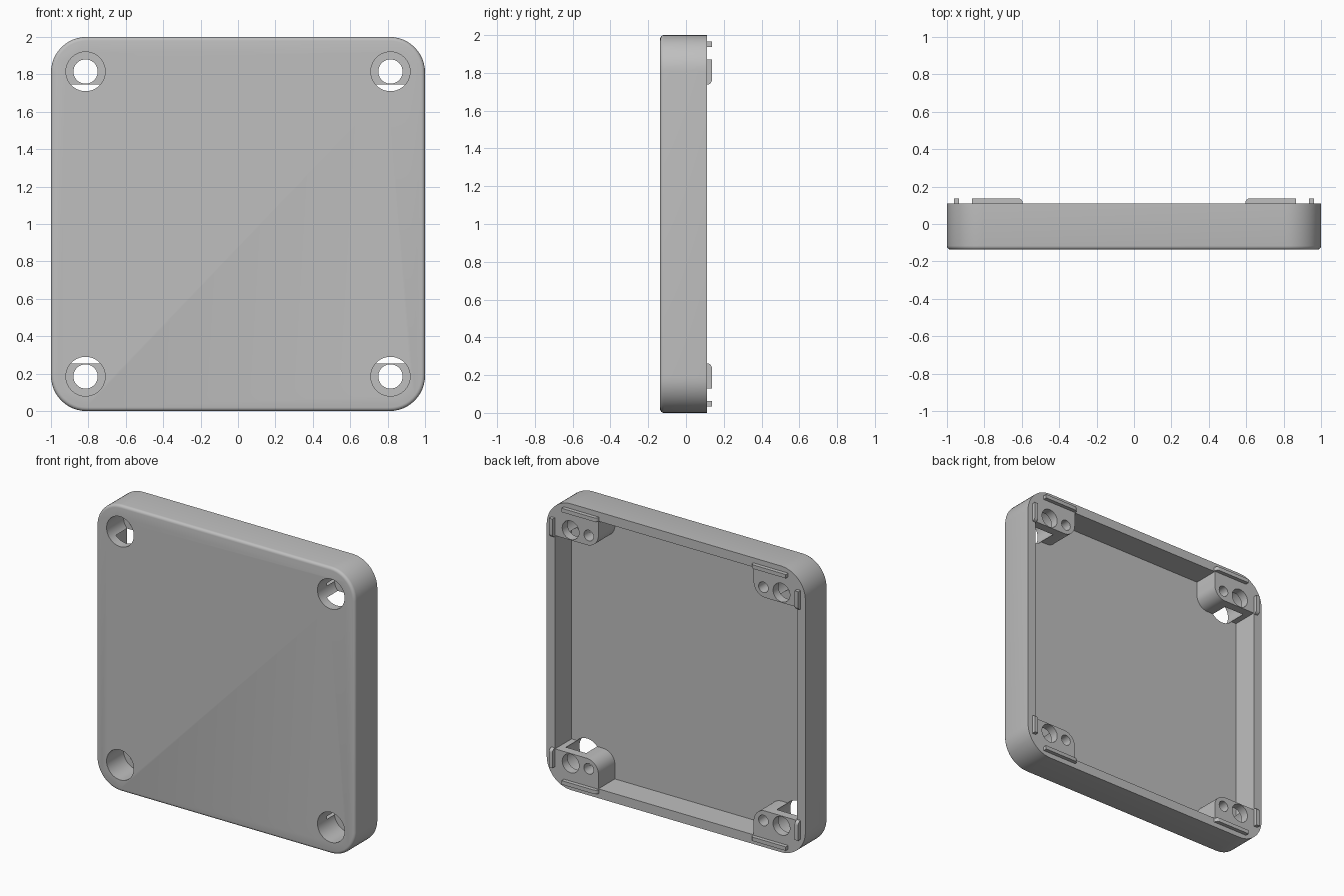
import bpy, bmesh
from math import cos, sin, pi
from mathutils import Vector

cube = bpy.data.objects.get("Cube")
if cube:
    bpy.data.objects.remove(cube, do_unlink=True)

FRONT, BACK, TIP = -0.137, 0.11, 0.137
WALL = 0.935          # inner wall, measured from the centre
HOLE = 0.815          # screw hole centre
CORNERS = [(1, 1), (-1, 1), (-1, -1), (1, -1)]

grey = bpy.data.materials.new("plain grey")
grey.use_nodes = True
COLOUR = (0.52, 0.52, 0.52, 1)
grey.diffuse_color = COLOUR
grey.node_tree.nodes["Principled BSDF"].inputs["Base Color"].default_value = COLOUR


def loft(name, rings):
    """Skin a stack of equal-length point rings and cap both ends."""
    bm = bmesh.new()
    loops = [[bm.verts.new(p) for p in ring] for ring in rings]
    n = len(loops[0])
    for a, b in zip(loops, loops[1:]):
        for i in range(n):
            j = (i + 1) % n
            bm.faces.new((a[i], a[j], b[j], b[i]))
    bm.faces.new(loops[0])
    bm.faces.new(loops[-1])
    bmesh.ops.recalc_face_normals(bm, faces=bm.faces)
    mesh = bpy.data.meshes.new(name)
    bm.to_mesh(mesh)
    bm.free()
    mesh.materials.append(grey)
    obj = bpy.data.objects.new(name, mesh)
    bpy.context.collection.objects.link(obj)
    return obj


def arc(cx, cy, r, start, end, steps=12):
    angles = [start + (end - start) * i / steps for i in range(steps + 1)]
    return [(cx + r * cos(t), cy + r * sin(t)) for t in angles]


def at_depth(outline, y):
    return [Vector((u, y, v + 1)) for u, v in outline]


def mirrored(quarter):
    """Repeat a first-quadrant outline in all four quadrants, keeping its order."""
    points = []
    for sx, sz in CORNERS:
        part = quarter if sx * sz > 0 else quarter[::-1]
        points += [(u * sx, v * sz) for u, v in part]
    return points


def rounded_square(inset):
    c = 0.81
    return mirrored(arc(c, c, 1 - c - inset, 0, pi / 2))


def cut(target, cutter):
    mod = target.modifiers.new("cut", "BOOLEAN")
    mod.operation = "DIFFERENCE"
    mod.solver = "EXACT"
    mod.object = cutter
    bpy.context.view_layer.objects.active = target
    bpy.ops.object.modifier_apply(modifier=mod.name)
    bpy.data.objects.remove(cutter, do_unlink=True)


def smooth(obj):
    bpy.ops.object.select_all(action="DESELECT")
    obj.select_set(True)
    bpy.context.view_layer.objects.active = obj
    bpy.ops.object.shade_smooth_by_angle(angle=pi / 6)


# Outer tray body with a rolled front edge
roll = 0.02
rings = []
for i in range(5):
    t = i / 4 * pi / 2
    rings.append(at_depth(rounded_square(roll * (1 - sin(t))), FRONT + roll * (1 - cos(t))))
rings.append(at_depth(rounded_square(0), BACK))
tray = loft("tray", rings)

# Cavity open at the back; its notched corners leave the four screw posts
post_x, post_z, r = 0.6, 0.745, 0.09
quarter = [(WALL, post_z)]
quarter += arc(post_x + r, post_z + r, r, -pi / 2, -pi)
quarter += [(post_x, WALL)]
cavity = mirrored(quarter)
cut(tray, loft("cavity_cutter", [at_depth(cavity, -0.072), at_depth(cavity, 0.3)]))

# Counterbore, through hole and blind pilot hole in every post
for sx, sz in CORNERS:
    for x, radius, y0, y1 in ((HOLE, 0.105, -0.3, 0.05),
                              (HOLE, 0.065, -0.2, 0.3),
                              (0.675, 0.037, -0.03, 0.3)):
        ring = arc(x * sx, HOLE * sz, radius, 0, 2 * pi, 40)[:-1]
        cut(tray, loft("hole_cutter", [at_depth(ring, y0), at_depth(ring, y1)]))
smooth(tray)


# Locating ridges on the rim, rounded at the end away from the corner
def ridge_profile(near, far, radius=0.025):
    base = BACK - 0.01
    return [(far, TIP), (far, base), (near, base)] + \
        arc(near + radius, TIP - radius, radius, pi, pi / 2, 6)


for sx, sz in CORNERS:
    side = ("left" if sx > 0 else "right")
    level = ("upper" if sz > 0 else "lower")
    flat = ridge_profile(0.595, 0.867)
    smooth(loft(f"{level}_{side}_long_ridge",
                [[(a * sx, y, 1 + w * sz) for a, y in flat] for w in (0.938, 0.965)]))
    upright = ridge_profile(0.738, 0.87)
    smooth(loft(f"{level}_{side}_short_ridge",
                [[(w * sx, y, 1 + a * sz) for a, y in upright] for w in (0.936, 0.963)]))
